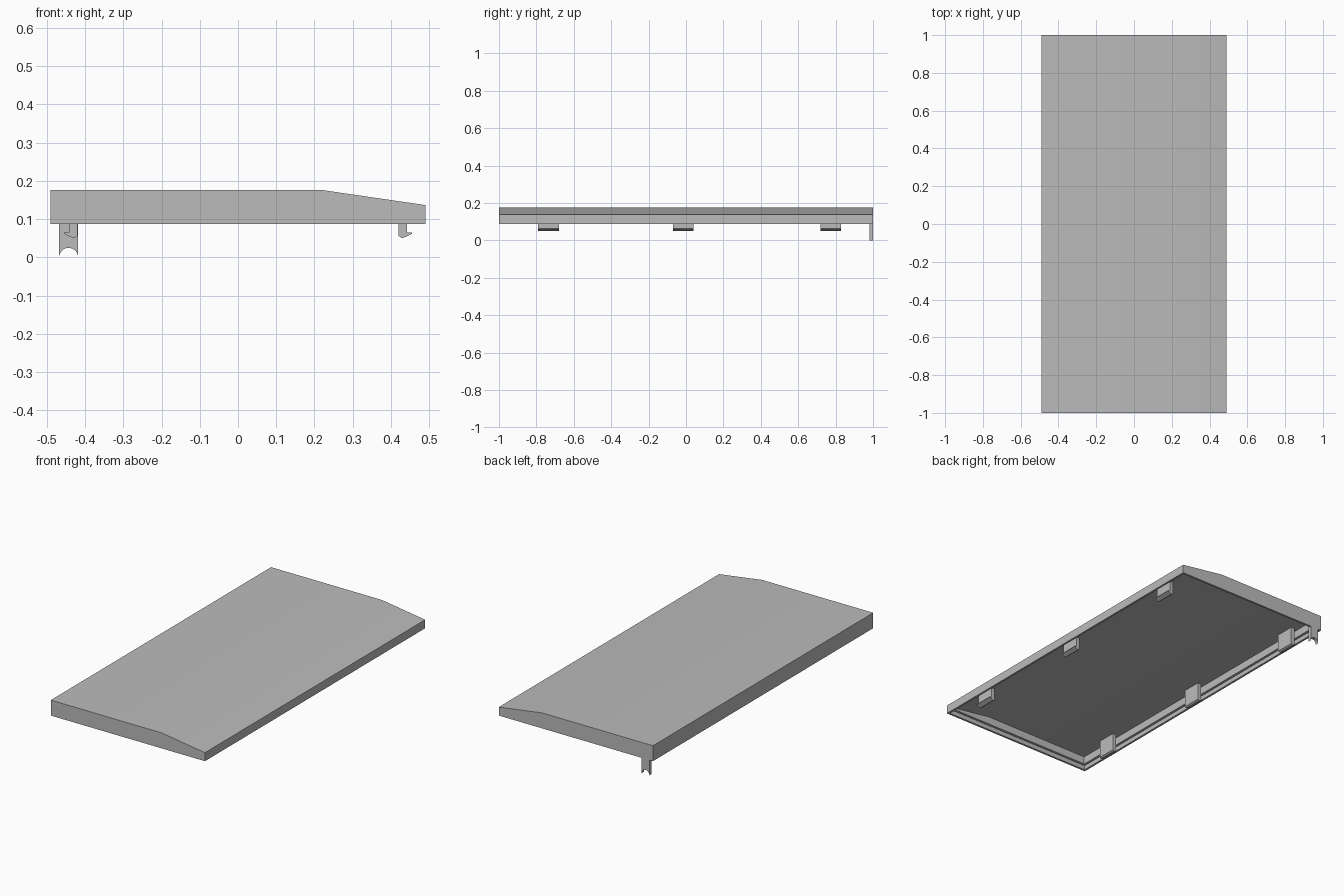
import bpy, bmesh, math

cube = bpy.data.objects.get("Cube")
if cube:
    bpy.data.objects.remove(cube, do_unlink=True)

grey = bpy.data.materials.new("plain_grey")
grey.use_nodes = True
grey.diffuse_color = (0.5, 0.5, 0.5, 1)
grey.node_tree.nodes["Principled BSDF"].inputs["Base Color"].default_value = (0.5, 0.5, 0.5, 1)


def prism(name, profile, y0, y1):
    """Extrude an x-z profile along y."""
    bm = bmesh.new()
    face = bm.faces.new([bm.verts.new((x, y0, z)) for x, z in profile])
    res = bmesh.ops.extrude_face_region(bm, geom=[face])
    verts = [v for v in res["geom"] if isinstance(v, bmesh.types.BMVert)]
    bmesh.ops.translate(bm, verts=verts, vec=(0, y1 - y0, 0))
    bmesh.ops.recalc_face_normals(bm, faces=bm.faces)
    mesh = bpy.data.meshes.new(name)
    bm.to_mesh(mesh)
    bm.free()
    mesh.materials.append(grey)
    obj = bpy.data.objects.new(name, mesh)
    bpy.context.collection.objects.link(obj)
    return obj


def select(obj):
    bpy.ops.object.select_all(action="DESELECT")
    obj.select_set(True)
    bpy.context.view_layer.objects.active = obj


def carve(target, cutter):
    cutter.hide_render = True
    mod = target.modifiers.new("carve", "BOOLEAN")
    mod.operation = "DIFFERENCE"
    mod.solver = "EXACT"
    mod.object = cutter
    select(target)
    bpy.ops.object.modifier_apply(modifier=mod.name)
    bpy.data.objects.remove(cutter, do_unlink=True)


HALF_X, BOTTOM, TOP = 0.49, 0.088, 0.177
BEND_X, EDGE_Z = 0.215, 0.137
SKIN, WALL, LIP, LIP_Z = 0.02, 0.026, 0.012, 0.113
slope = (TOP - EDGE_Z) / (HALF_X - BEND_X)


def roof(x):
    return TOP - max(0, x - BEND_X) * slope


# Cover with one sloping side
cover = prism("cover_shell", [(-HALF_X, BOTTOM), (HALF_X, BOTTOM), (HALF_X, EDGE_Z),
                              (BEND_X, TOP), (-HALF_X, TOP)], -1, 1)

# Hollow underside, then the stepped rim
inner = HALF_X - WALL
carve(cover, prism("cavity_cutter", [(-inner, 0), (inner, 0), (inner, roof(inner) - SKIN),
                                     (BEND_X, TOP - SKIN), (-inner, TOP - SKIN)],
                   -1 + WALL, 1 - WALL))
rim = HALF_X - LIP
carve(cover, prism("rim_cutter", [(-rim, 0), (rim, 0), (rim, LIP_Z), (-rim, LIP_Z)],
                   -1 + LIP, 1 - LIP))
select(cover)
bpy.ops.object.shade_smooth_by_angle(angle=math.radians(30))

# Snap clips hanging from the ceiling, barbs pointing outward
for side, label in ((-1, "right"), (1, "left")):
    ceiling = roof(side * 0.43) - SKIN + 0.005
    hook = [(0.42, ceiling), (0.42, 0.056), (0.43, 0.05), (0.455, 0.062),
            (0.455, 0.065), (0.442, 0.065), (0.442, ceiling)]
    for i, y in enumerate((-0.735, -0.015, 0.775)):
        prism(f"{label}_clip_{i + 1}", [(side * x, z) for x, z in hook], y - 0.055, y + 0.055)

# Rear leg with a semicircular notch in its foot
cx, r = -0.443, 0.025
arc = [(cx + r * math.cos(a), r * math.sin(a))
       for a in (math.pi * i / 16 for i in range(17))]
prism("rear_leg", arc + [(cx - r, LIP_Z), (cx + r, LIP_Z)], 0.98, 1)
